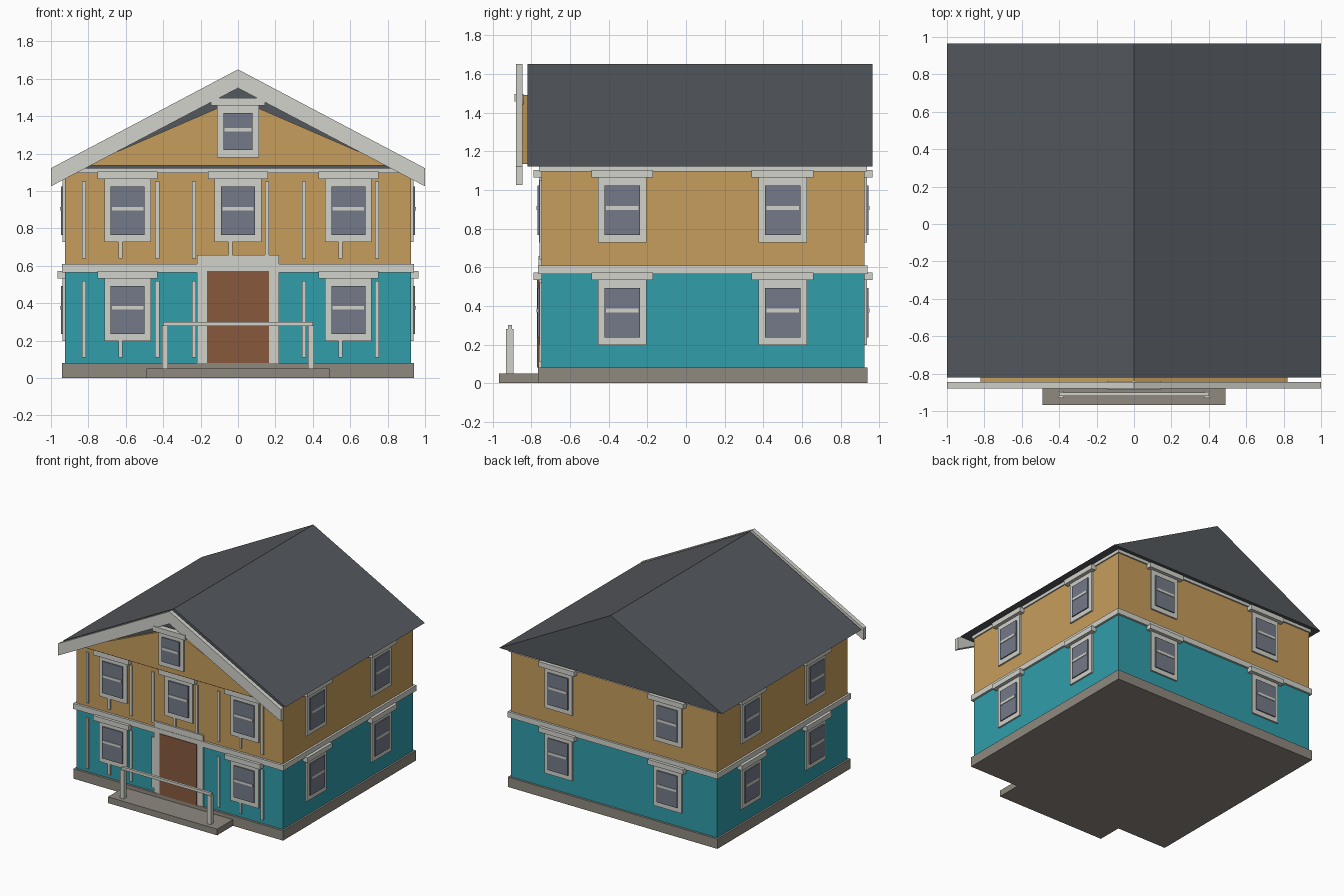
import bpy, bmesh
from math import pi
from mathutils import Matrix, Vector

if "Cube" in bpy.data.objects:
    bpy.data.objects.remove(bpy.data.objects["Cube"])


def material(name, srgb):
    m = bpy.data.materials.new(name)
    lin = [((c / 255 + 0.055) / 1.055) ** 2.4 for c in srgb]
    m.diffuse_color = (*lin, 1)
    m.use_nodes = True
    m.node_tree.nodes["Principled BSDF"].inputs["Base Color"].default_value = m.diffuse_color
    return m


TEAL = material("teal", (48, 157, 170))
OCHRE = material("ochre", (198, 158, 92))
TRIM = material("off_white_trim", (210, 210, 203))
ROOF = material("slate_roof", (84, 88, 93))
GLASS = material("grey_blue_glass", (116, 122, 136))
DOOR = material("brown_door", (136, 89, 61))
STONE = material("stone", (143, 137, 127))


def finish(name, bm, mat, matrix=None):
    if matrix is not None:
        bm.transform(matrix)
    bmesh.ops.recalc_face_normals(bm, faces=bm.faces)
    me = bpy.data.meshes.new(name)
    bm.to_mesh(me)
    bm.free()
    me.materials.append(mat)
    ob = bpy.data.objects.new(name, me)
    bpy.context.collection.objects.link(ob)
    return ob


def box(name, x, y, z, mat, matrix=None):
    """Box from (min, max) ranges."""
    bm = bmesh.new()
    size = [r[1] - r[0] for r in (x, y, z)]
    mid = [(r[0] + r[1]) / 2 for r in (x, y, z)]
    bmesh.ops.create_cube(bm, size=1, matrix=Matrix.Translation(mid) @ Matrix.Diagonal((*size, 1)))
    return finish(name, bm, mat, matrix)


def extrude_profile(name, points, y0, y1, mat):
    """Extrude an x-z outline along y."""
    bm = bmesh.new()
    face = bm.faces.new([bm.verts.new((x, y0, z)) for x, z in points])
    new = bmesh.ops.extrude_face_region(bm, geom=[face])["geom"]
    bmesh.ops.translate(bm, vec=(0, y1 - y0, 0), verts=[v for v in new if isinstance(v, bmesh.types.BMVert)])
    return finish(name, bm, mat)


def window(name, at, angle, w=0.25, h=0.335, head=0.035):
    """Window on a wall; 'at' is the bottom middle on the wall, angle 0 faces front."""
    m = Matrix.Translation(Vector(at)) @ Matrix.Rotation(angle, 4, "Z")
    a, g = w / 2, w / 2 - 0.034
    mid = h / 2 + 0.01
    box(name + "_trim", (-a, a), (-0.013, 0.005), (0, h), TRIM, m)
    box(name + "_glass", (-g, g), (-0.022, -0.013), (0.038, h - 0.04), GLASS, m)
    box(name + "_rail", (1 - g - 1 + 0.007, g - 0.007), (-0.027, -0.018), (mid - 0.01, mid + 0.01), TRIM, m)
    box(name + "_head", (-a - head, a + head), (-0.041, 0.005), (h, h + 0.04), TRIM, m)


WX, Y0, Y1 = 0.925, -0.747, 0.923   # wall planes

# Foundation, step and storeys
box("foundation", (-0.94, 0.94), (-0.765, 0.94), (0, 0.08), STONE)
box("front_step", (-0.49, 0.49), (-0.967, -0.765), (0, 0.05), STONE)
box("lower_storey", (-WX, WX), (Y0, Y1), (0.08, 0.57), TEAL)
box("upper_storey", (-WX, WX), (Y0, Y1), (0.57, 1.12), OCHRE)
box("middle_band", (-0.942, 0.942), (-0.765, 0.94), (0.565, 0.61), TRIM)
box("eave_band", (-0.935, 0.935), (-0.76, 0.935), (1.095, 1.12), TRIM)

# Roof, gable panel and bargeboard
extrude_profile("roof", [(-1, 1.12), (1, 1.12), (0, 1.65)], -0.82, 0.965, ROOF)
extrude_profile("gable_panel", [(-0.82, 1.135), (0.82, 1.135), (0, 1.49)], -0.845, -0.82, OCHRE)
extrude_profile("bargeboard", [(-1, 1.025), (-1, 1.122), (0, 1.65), (1, 1.122), (1, 1.025), (0, 1.55)],
                -0.88, -0.845, TRIM)

# Windows on all four sides
for floor, z in (("lower", 0.198), ("upper", 0.728)):
    for x in (-0.59, 0, 0.59):
        if x or floor == "upper":
            window(f"{floor}_front_window", (x, Y0, z), 0)
    for x in (-0.49, 0.49):
        window(f"{floor}_back_window", (x, Y1, z), pi)
    for y in (-0.33, 0.5):
        window(f"{floor}_right_window", (WX, y, z), pi / 2)
        window(f"{floor}_left_window", (-WX, y, z), -pi / 2)
window("gable_window", (0, -0.845, 1.18), 0, 0.225, 0.276, 0.032)

# Vertical battens on the front wall
for i in range(9):
    x = -0.824 + 0.196 * i
    box("lower_batten", (x - 0.011, x + 0.011), (-0.757, Y0), (0.11, 0.52), TRIM)
    box("upper_batten", (x - 0.011, x + 0.011), (-0.757, Y0), (0.64, 1.05), TRIM)

# Front door
box("door_frame", (-0.22, 0.22), (-0.762, Y0), (0.08, 0.657), TRIM)
box("door", (-0.166, 0.166), (-0.77, -0.762), (0.08, 0.573), DOOR)

# Step railing
for s in (-1, 1):
    box("railing_post", (s * 0.39 - 0.017, s * 0.39 + 0.017), (-0.93, -0.893), (0.05, 0.28), TRIM)
box("railing", (-0.4, 0.4), (-0.92, -0.9), (0.277, 0.3), TRIM)
